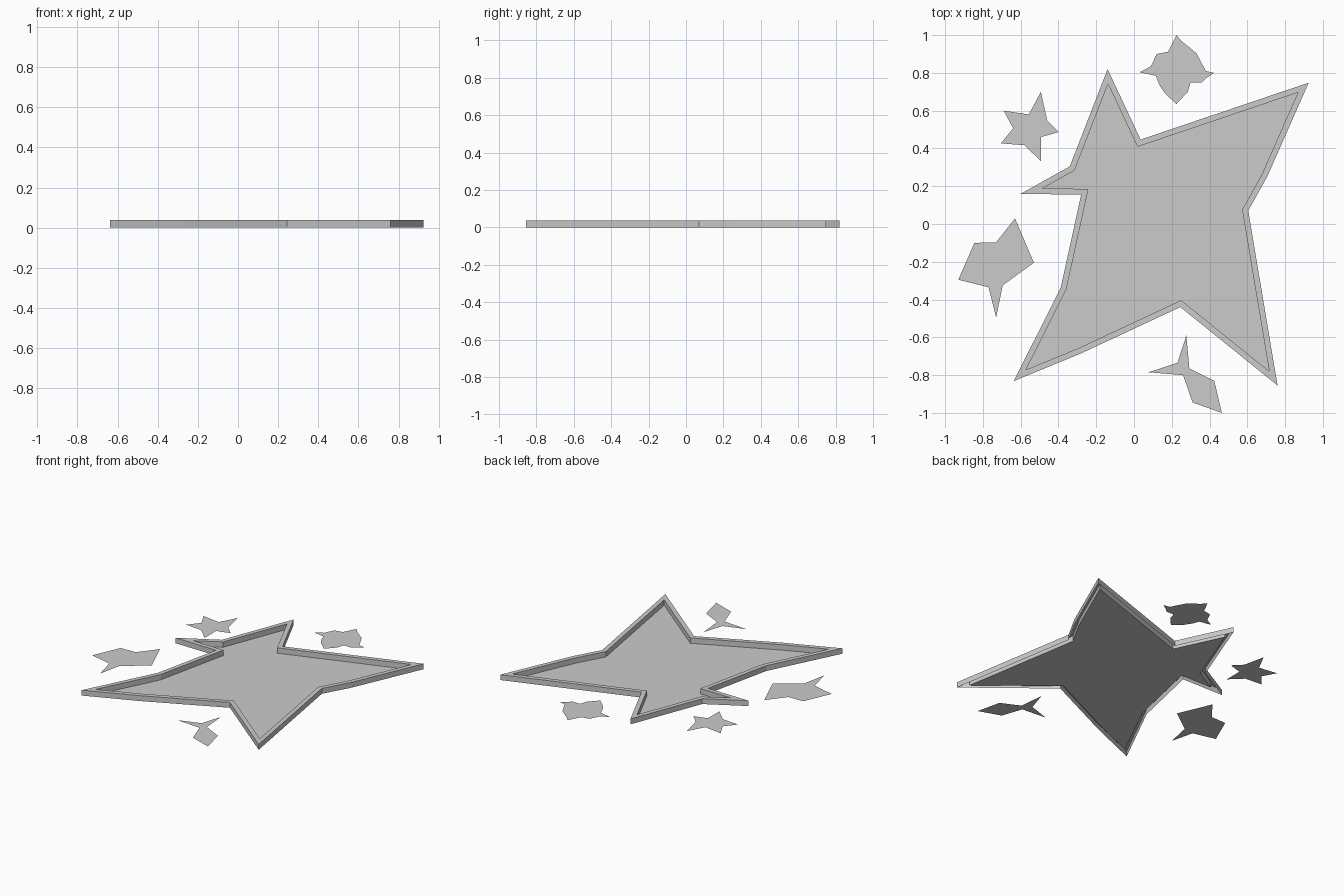
import bpy, bmesh

if "Cube" in bpy.data.objects:
    bpy.data.objects.remove(bpy.data.objects["Cube"])

RIM_WIDTH = 0.031
RIM_HEIGHT = 0.038


def plate(name, outline, rim=False):
    """Flat upward-facing outline, optionally with a raised rim."""
    bm = bmesh.new()
    face = bm.faces.new([bm.verts.new((x, y, 0)) for x, y in outline])
    bm.normal_update()
    if face.normal.z < 0:
        face.normal_flip()
    if rim:
        ring = bmesh.ops.inset_individual(
            bm, faces=[face], thickness=RIM_WIDTH, use_even_offset=True)["faces"]
        ring = [f for f in bm.faces if f is not face]
        new = bmesh.ops.extrude_face_region(bm, geom=ring)["geom"]
        top = [g for g in new if isinstance(g, bmesh.types.BMVert)]
        bmesh.ops.translate(bm, verts=top, vec=(0, 0, RIM_HEIGHT))
        # leave the underside of the rim open
        old = [f for f in ring if f.is_valid]
        if old:
            bmesh.ops.delete(bm, geom=old, context='FACES_ONLY')
    mesh = bpy.data.meshes.new(name)
    bm.to_mesh(mesh)
    bm.free()
    obj = bpy.data.objects.new(name, mesh)
    bpy.context.collection.objects.link(obj)
    return obj


# Large jagged star with raised rim
plate("main_star", [
    (-.14, .82), (.035, .447), (.925, .748), (.705, .25), (.605, .07),
    (.76, -.855), (.245, -.44), (-.28, -.685), (-.637, -.832),
    (-.388, -.337), (-.28, .155), (-.60, .16), (-.34, .305)], rim=True)

# Small flat shards around it
plate("shard_top", [
    (.225, 1.0), (.25, .97), (.33, .905), (.38, .81), (.425, .80), (.38, .77),
    (.36, .75), (.30, .75), (.285, .70), (.225, .635), (.165, .69),
    (.135, .735), (.115, .785), (.03, .803), (.09, .835), (.12, .90),
    (.18, .912)])
plate("shard_upper_left", [
    (-.493, .70), (-.46, .55), (-.398, .487), (-.493, .46), (-.493, .333),
    (-.58, .417), (-.705, .427), (-.64, .507), (-.69, .60), (-.557, .58)])
plate("shard_left", [
    (-.63, .03), (-.53, -.205), (-.695, -.325), (-.73, -.495),
    (-.77, -.335), (-.93, -.295), (-.845, -.10), (-.73, -.097)])
plate("shard_bottom", [
    (.277, -.59), (.293, -.765), (.425, -.83), (.465, -1.0),
    (.31, -.945), (.26, -.80), (.077, -.785), (.23, -.735)])
